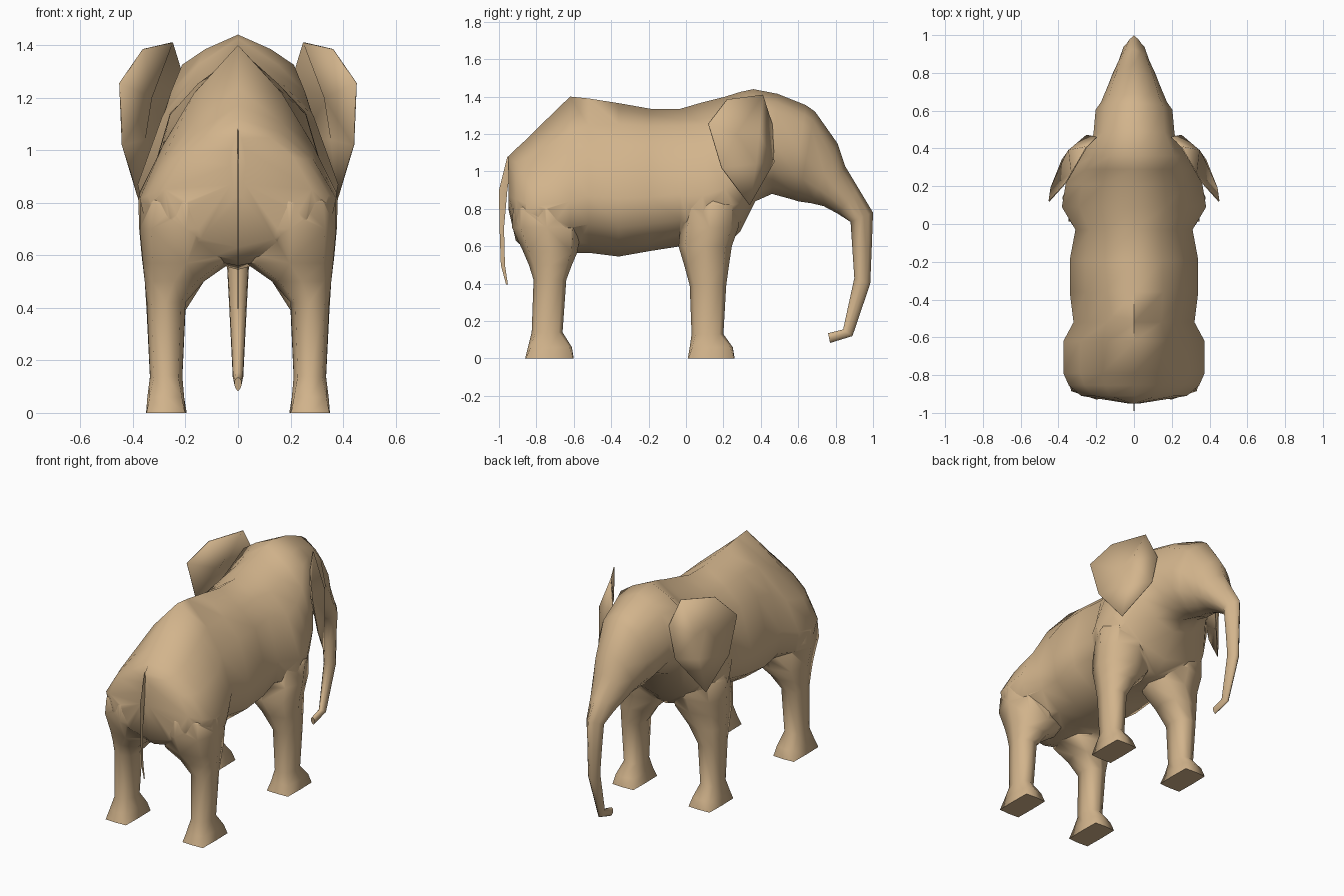
import bpy, bmesh, math

if "Cube" in bpy.data.objects:
    bpy.data.objects.remove(bpy.data.objects["Cube"])

hide = bpy.data.materials.new("tan hide")
hide.diffuse_color = (0.645, 0.456, 0.262, 1)
hide.use_nodes = True
hide.node_tree.nodes["Principled BSDF"].inputs["Base Color"].default_value = hide.diffuse_color


def smooth(ob, angle):
    bpy.ops.object.select_all(action='DESELECT')
    ob.select_set(True)
    bpy.context.view_layer.objects.active = ob
    bpy.ops.object.shade_smooth_by_angle(angle=math.radians(angle))


def make(name, verts, faces, angle=80):
    mesh = bpy.data.meshes.new(name)
    mesh.from_pydata(verts, [], faces)
    bm = bmesh.new()
    bm.from_mesh(mesh)
    bmesh.ops.recalc_face_normals(bm, faces=bm.faces)
    bm.to_mesh(mesh)
    bm.free()
    mesh.materials.append(hide)
    ob = bpy.data.objects.new(name, mesh)
    bpy.context.collection.objects.link(ob)
    smooth(ob, angle)
    return ob


def loft(name, rings):
    n = len(rings[0])
    verts = [p for r in rings for p in r]
    faces = [(i * n + k, i * n + (k + 1) % n, (i + 1) * n + (k + 1) % n, (i + 1) * n + k)
             for i in range(len(rings) - 1) for k in range(n)]
    faces += [tuple(range(n)), tuple(range((len(rings) - 1) * n, len(rings) * n))]
    return make(name, verts, faces)


def body_ring(yt, zt, yb, zb, w, wide, f):
    """Section from a top point to a bottom point; wide = where it is widest, f = fall of the back."""
    low = 1 - wide
    half = [(0, 0), (0.45, f * wide), (0.76, 2.05 * f * wide), (1, wide),
            (0.92, wide + 0.5 * low), (0.5, wide + 0.85 * low), (0, 1)]
    half += [(-x, t) for x, t in half[-2:0:-1]]
    return [(x * w, yt + (yb - yt) * t, zt + (zb - zt) * t) for x, t in half]


# Torso sections: y, top z, bottom z, half width, widest fraction, back fall
torso = [(-.95, 1.08, .80, .03, .5, .25), (-.91, 1.12, .63, .28, .55, .27),
         (-.855, 1.17, .58, .345, .58, .29),
         (-.79, 1.235, .56, .374, .62, .31), (-.62, 1.40, .565, .374, .67, .33),
         (-.52, 1.39, .565, .32, .63, .28), (-.36, 1.365, .545, .34, .62, .22),
         (-.19, 1.335, .575, .34, .62, .2), (-.03, 1.335, .60, .31, .62, .2),
         (.09, 1.37, .60, .382, .65, .24), (.21, 1.40, .60, .362, .62, .24),
         (.29, 1.425, .68, .335, .6, .22)]
# Head and trunk sections: top y, z, bottom y, z, half width, widest fraction, fall
head = [(.36, 1.44, .37, .84, .28, .52, .18), (.49, 1.415, .46, .88, .215, .5, .17),
        (.64, 1.355, .57, .85, .203, .5, .2), (.69, 1.32, .6, .84, .175, .5, .2),
        (.81, 1.15, .67, .83, .135, .5, .22),
        (.85, 1.03, .735, .815, .115, .5, .25), (.925, .905, .81, .775, .08, .5, .27),
        (1.0, .78, .88, .73, .055, .5, .4), (.993, .59, .89, .58, .043, .5, .3),
        (.985, .40, .90, .43, .034, .5, .25), (.89, .12, .84, .155, .02, .5, .25),
        (.77, .083, .76, .135, .014, .5, .25)]
rings = [body_ring(y, zt, y, zb, w, d, f) for y, zt, zb, w, d, f in torso]
rings += [body_ring(*r) for r in head]
body = loft("body_head_trunk_and_legs", rings)


# Legs: z, back y, front y, inner x, outer x, squareness of corners
def leg(name, spec, side):
    out = []
    for z, y0, y1, x0, x1, q in spec:
        ring = []
        for cx, cy in [(1, 0), (q, q), (0, 1), (-q, q), (-1, 0), (-q, -q), (0, -1), (q, -q)]:
            ring.append((side * ((x0 + x1) / 2 + cx * (x1 - x0) / 2),
                         (y0 + y1) / 2 + cy * (y1 - y0) / 2, z))
        out.append(ring)
    return loft(name, out)


def weld(part):
    """Join a part to the body as one skin."""
    mod = body.modifiers.new("join", 'BOOLEAN')
    mod.operation = 'UNION'
    mod.solver = 'EXACT'
    mod.object = part
    bpy.context.view_layer.objects.active = body
    bpy.ops.object.modifier_move_to_index(modifier=mod.name, index=0)
    bpy.ops.object.modifier_apply(modifier=mod.name)
    bpy.data.objects.remove(part)


hind = [(0, -.86, -.60, .20, .35, .97), (.06, -.845, -.61, .205, .345, .88),
        (.14, -.825, -.66, .212, .335, .75), (.42, -.815, -.64, .20, .347, .75),
        (.50, -.84, -.61, .13, .355, .76), (.57, -.87, -.58, .03, .362, .78),
        (.70, -.93, -.56, .02, .374, .76), (.80, -.925, -.57, .02, .372, .74),
        (.95, -.84, -.62, .02, .25, .7)]
fore = [(0, .01, .26, .195, .35, .97), (.06, .02, .25, .205, .345, .88),
        (.13, .03, .20, .212, .335, .75), (.39, .02, .215, .20, .348, .75),
        (.50, -.01, .23, .13, .355, .76), (.60, -.04, .245, .03, .367, .76),
        (.70, -.03, .28, .02, .376, .76), (.82, -.01, .29, .02, .38, .72),
        (1.02, .08, .26, .05, .25, .7)]
for side, word in ((1, "right"), (-1, "left")):
    weld(leg("hind_leg_" + word, hind, side))
    weld(leg("front_leg_" + word, fore, side))

    # Ear: folded fan with a ridge behind the cheek and a hollow in the middle
    pts = [(.20, .46, 1.25), (.25, .41, 1.41), (.36, .22, 1.385), (.45, .12, 1.255),
           (.44, .19, 1.02), (.38, .34, .82), (.25, .47, 1.05),
           (.345, .39, 1.20), (.355, .375, 1.04), (.33, .27, 1.20)]
    fan = [(0, 1, 7), (1, 9, 7), (1, 2, 9), (2, 3, 9), (3, 4, 9), (4, 8, 9), (8, 7, 9),
           (4, 5, 8), (5, 6, 8), (6, 0, 7), (6, 7, 8)]
    ear = make("ear_" + word, [(x * side, y, z) for x, y, z in pts], fan, 80)
    mod = ear.modifiers.new("thickness", 'SOLIDIFY')
    mod.thickness = 0.006
    mod.offset = 0
smooth(body, 80)

# Tail: very thin strip; z, back y, front y
tail = [(1.08, -.955, -.93), (.90, -1.0, -.955), (.70, -.997, -.973),
        (.50, -.99, -.968), (.395, -.962, -.952)]
loft("tail", [[(-.002, (a + b) / 2, z), (0, a, z), (.002, (a + b) / 2, z), (0, b, z)]
              for z, a, b in tail])
